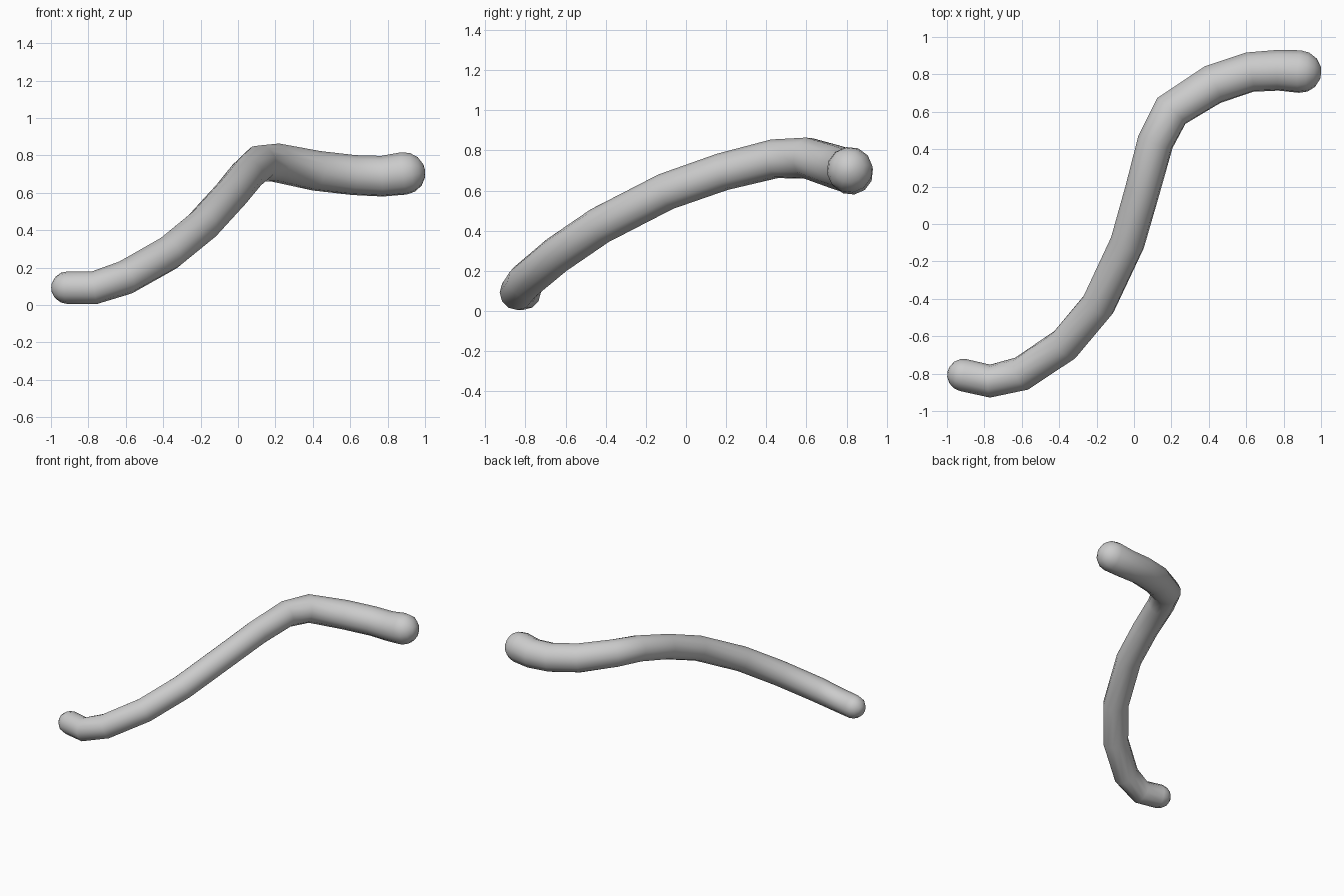
import bpy, bmesh, math
from mathutils import Vector

if "Cube" in bpy.data.objects:
    bpy.data.objects.remove(bpy.data.objects["Cube"])

# Centre line of the bent rod with radius: x, y, z, r
PATH = [(-.912, -.808, .093, .087), (-.77, -.84, .092, .088), (-.60, -.80, .148, .092),
        (-.37, -.645, .278, .093), (-.19, -.43, .425, .093), (-.035, -.10, .595, .093),
        (.045, .18, .693, .094), (.115, .44, .758, .098), (.20, .605, .762, .104),
        (.42, .745, .718, .108), (.62, .812, .695, .108), (.77, .822, .689, .110),
        (.887, .815, .704, .115)]
SIDES = 12

pts = [Vector(p[:3]) for p in PATH]
rad = [p[3] for p in PATH]
n = len(pts)
tans = []
for i in range(n):
    a = (pts[i] - pts[i - 1]).normalized() if i > 0 else Vector()
    b = (pts[i + 1] - pts[i]).normalized() if i < n - 1 else Vector()
    tans.append((a + b).normalized())

# Ring stations: round start cap, body, round end cap
stations = []
angles = [math.radians(d) for d in (72, 48, 24)]
for t in angles:
    stations.append((pts[0] - tans[0] * rad[0] * math.sin(t), tans[0], rad[0] * math.cos(t)))
stations += list(zip(pts, tans, rad))
for t in reversed(angles):
    stations.append((pts[-1] + tans[-1] * rad[-1] * math.sin(t), tans[-1], rad[-1] * math.cos(t)))

# Sweep the rings without twist
bm = bmesh.new()
normal = Vector((0, 0, 1))
rings = []
for c, t, r in stations:
    normal = (normal - t * normal.dot(t)).normalized()
    side = t.cross(normal)
    rings.append([bm.verts.new(c + r * (normal * math.cos(a) + side * math.sin(a)))
                  for a in (2 * math.pi * k / SIDES for k in range(SIDES))])
for r0, r1 in zip(rings, rings[1:]):
    for k in range(SIDES):
        j = (k + 1) % SIDES
        bm.faces.new((r0[k], r0[j], r1[j], r1[k]))

# Close the rounded tips
for ring, tip in ((rings[0], pts[0] - tans[0] * rad[0]), (rings[-1], pts[-1] + tans[-1] * rad[-1])):
    v = bm.verts.new(tip)
    for k in range(SIDES):
        bm.faces.new((ring[k], ring[(k + 1) % SIDES], v))
bmesh.ops.recalc_face_normals(bm, faces=bm.faces)
for f in bm.faces:
    f.smooth = True

mesh = bpy.data.meshes.new("bent_rod")
bm.to_mesh(mesh)
bm.free()
bpy.context.collection.objects.link(bpy.data.objects.new("bent_rod", mesh))
